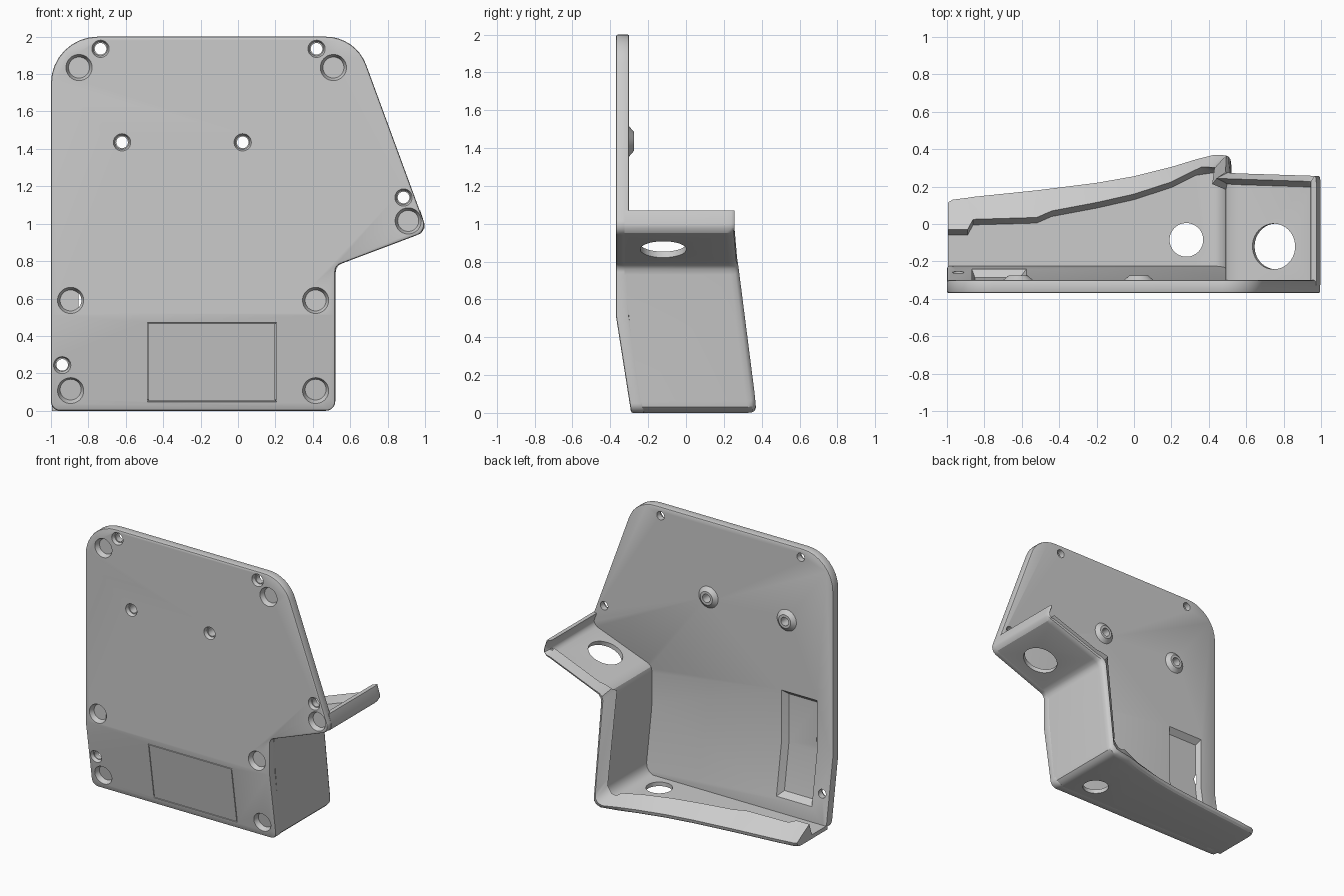
import bpy, bmesh, math
from mathutils import Matrix, Vector

cube = bpy.data.objects.get("Cube")
if cube:
    bpy.data.objects.remove(cube, do_unlink=True)

GREY = (0.6, 0.6, 0.6, 1)
grey = bpy.data.materials.new("plain_grey")
grey.use_nodes = True
grey.diffuse_color = GREY
grey.node_tree.nodes["Principled BSDF"].inputs["Base Color"].default_value = GREY

FRONT, THICK, BEND, LEAN = -0.37, 0.07, 0.51, 0.08
TILT = math.atan2(LEAN, BEND)
EPS = 1e-5


def front_y(z):
    """Front surface of the plate, leaning back below the bend."""
    return FRONT + LEAN * max(0, BEND - z) / BEND


def finish(name, bm):
    bmesh.ops.recalc_face_normals(bm, faces=bm.faces)
    mesh = bpy.data.meshes.new(name)
    bm.to_mesh(mesh)
    bm.free()
    mesh.materials.append(grey)
    obj = bpy.data.objects.new(name, mesh)
    bpy.context.collection.objects.link(obj)
    return obj


def activate(obj):
    bpy.ops.object.select_all(action='DESELECT')
    obj.select_set(True)
    bpy.context.view_layer.objects.active = obj


def cut(obj, cutter):
    activate(obj)
    mod = obj.modifiers.new("cut", 'BOOLEAN')
    mod.operation, mod.solver, mod.object = 'DIFFERENCE', 'EXACT', cutter
    bpy.ops.object.modifier_apply(modifier=mod.name)


def smooth(obj):
    activate(obj)
    bpy.ops.object.shade_smooth_by_angle(angle=math.radians(32))


def round_corners(corners, steps=8):
    """Outline in x, z with each corner (x, z, radius) rounded."""
    pts = []
    for i, (x, z, r) in enumerate(corners):
        p = Vector((x, z))
        a = (Vector(corners[i - 1][:2]) - p).normalized()
        b = (Vector(corners[(i + 1) % len(corners)][:2]) - p).normalized()
        half = a.angle(b) / 2
        centre = p + (a + b).normalized() * r / math.sin(half)
        reach = r / math.tan(half)
        s, e = p + a * reach - centre, p + b * reach - centre
        sweep = s.angle_signed(e)
        for k in range(steps + 1):
            pts.append(centre + Matrix.Rotation(-sweep * k / steps, 2) @ s)
    return pts


def rod(bm, x, z, r, y0, y1, r_end=None, tilt=0.0):
    """Round bar along y from y0 (radius r) to y1."""
    m = (Matrix.Translation((x, (y0 + y1) / 2, z)) @ Matrix.Rotation(tilt, 4, 'X')
         @ Matrix.Rotation(-math.pi / 2, 4, 'X'))
    bmesh.ops.create_cone(bm, cap_ends=True, segments=40, radius1=r,
                          radius2=r if r_end is None else r_end, depth=y1 - y0, matrix=m)


# Face plate: rounded outline with a point added where each side meets the bend
corners = round_corners([
    (-1, 0, 0.05), (-1, 2, 0.25), (0.63, 2, 0.23), (1.012, 0.96, 0.06),
    (0.52, 0.775, 0.045), (0.52, 0, 0.05)])
outline = []
for p, q in zip(corners, corners[1:] + corners[:1]):
    outline.append(p)
    if (p.y - BEND) * (q.y - BEND) < 0:
        outline.append(Vector((p.lerp(q, (BEND - p.y) / (q.y - p.y)).x, BEND)))
bm = bmesh.new()
sides = [[bm.verts.new((p.x, front_y(p.y) + depth, p.y)) for p in outline]
         for depth in (0, THICK)]
for ring in sides:
    bm.faces.new([v for v, p in zip(ring, outline) if p.y > BEND - EPS])
    bm.faces.new([v for v, p in zip(ring, outline) if p.y < BEND + EPS])
for i in range(len(outline)):
    bm.faces.new((sides[0][i - 1], sides[0][i], sides[1][i], sides[1][i - 1]))
plate = finish("face_plate", bm)
activate(plate)
bev = plate.modifiers.new("edge", 'BEVEL')
bev.width, bev.segments, bev.angle_limit = 0.01, 2, math.radians(50)
bpy.ops.object.modifier_apply(modifier=bev.name)

# Bosses behind the two middle holes
bosses = [(-0.62, 1.435), (0.025, 1.435)]
bm = bmesh.new()
for x, z in bosses:
    rod(bm, x, z, 0.085, FRONT + THICK - 0.005, -0.275, 0.05)
boss = finish("screw_bosses", bm)

# Cutters: round pockets, counterbores, through holes
pockets = [(-0.85, 1.835), (0.51, 1.835), (0.91, 1.015), (-0.895, 0.59),
           (0.415, 0.59), (-0.895, 0.11), (0.415, 0.11)]
screws = bosses + [(-0.735, 1.935), (0.42, 1.935), (0.885, 1.14), (-0.94, 0.245)]
pocket_bm, hole_bm = bmesh.new(), bmesh.new()
for spots, r, depth in ((pockets, 0.072, 0.035), (screws, 0.048, 0.025)):
    for x, z in spots:
        y = front_y(z)
        rod(pocket_bm, x, z, r, y - 0.005, y + depth, r * 0.78,
            tilt=TILT if z < BEND else 0)
for x, z in screws:
    rod(hole_bm, x, z, 0.031, FRONT - 0.1, FRONT + 0.25)

# Cutter: tapered recess in the back of the plate
recess_bm = bmesh.new()
rings = []
for grow, off in ((0.0, 0.03), (0.06, 0.1)):
    ring = []
    for x, z in ((-0.85, 0.17), (-0.61, 0.17), (-0.61, BEND), (-0.61, 0.87),
                 (-0.85, 0.87), (-0.85, BEND)):
        gx = grow if x > -0.7 else -grow * 0.5
        gz = 0 if z == BEND else grow * (1 if z > BEND else -1)
        ring.append(recess_bm.verts.new((x + gx, front_y(z + gz) + off, z + gz)))
    rings.append(ring)
for ring in rings:
    recess_bm.faces.new((ring[0], ring[1], ring[2], ring[5]))
    recess_bm.faces.new((ring[5], ring[2], ring[3], ring[4]))
for i in range(6):
    j = (i + 1) % 6
    recess_bm.faces.new((rings[0][i], rings[0][j], rings[1][j], rings[1][i]))

# Cutter: thin rectangular groove on the leaning front
groove_bm = bmesh.new()
for x, z, w, h in ((-0.14, 0.05, 0.69, 0.005), (-0.14, 0.47, 0.69, 0.005),
                   (-0.481, 0.26, 0.005, 0.41), (0.201, 0.26, 0.005, 0.41)):
    m = (Matrix.Translation((x, front_y(z), z)) @ Matrix.Rotation(TILT, 4, 'X')
         @ Matrix.Diagonal((w, 0.02, h, 1)))
    bmesh.ops.create_cube(groove_bm, size=1, matrix=m)

hole_cutter = finish("hole_cutter", hole_bm)
cutters = [finish("pocket_cutter", pocket_bm), finish("recess_cutter", recess_bm),
           finish("groove_cutter", groove_bm), hole_cutter]
for c in cutters:
    cut(plate, c)
cut(boss, hole_cutter)

# Shell: thin floor, side wall and shelf with a raised rim, as one swept section.
# Floor stations: x, outer back y, rim back y
floor = [(-0.995, 0.115, -0.03), (-0.97, 0.13, -0.03), (-0.89, 0.14, -0.03),
         (-0.86, 0.145, 0.025), (-0.52, 0.18, 0.035), (-0.44, 0.19, 0.07),
         (-0.2, 0.22, 0.115), (0, 0.255, 0.16), (0.2, 0.305, 0.225), (0.33, 0.345, 0.29)]
stations = [(x, 0, x, 0.03, 4, yo, yi) for x, yo, yi in floor]
# Wall and shelf stations: outer x, z, inner x, z, rim height in wall thicknesses
wall = [(0.46, 0, 0.43, 0.03, 3.3), (0.495, 0.01, 0.46, 0.045, 2.7),
        (0.515, 0.03, 0.485, 0.075, 2.7), (0.52, 0.06, 0.49, 0.11, 3),
        (0.52, 0.73, 0.49, 0.76, 3.4), (0.526, 0.76, 0.498, 0.79, 3),
        (0.54, 0.78, 0.52, 0.81, 2.8), (0.57, 0.793, 0.56, 0.825, 2.5),
        (0.95, 0.936, 0.94, 0.968, 2.5), (0.98, 0.95, 0.955, 0.98, 1.5),
        (0.996, 0.975, 0.965, 0.995, 1), (0.997, 1, 0.967, 1.01, 1),
        (0.975, 1.07, 0.945, 1.07, 1)]
for ox, oz, ix, iz, k in wall:
    back = 0.37 - 0.125 * min(oz, 0.8) - 0.03 * max(0, ox - 0.55)
    stations.append((ox, oz, ix, iz, k, back, back - (0.065 if oz < 0.75 else 0.03)))

bm = bmesh.new()
loops = []
for ox, oz, ix, iz, k, yo, yi in stations:
    start = front_y(oz) + 0.045
    # section: share of the way from outside to inside, and depth
    section = [(0, start), (0, yo - 0.045), (0.04 * k, yo - 0.018), (0.14 * k, yo - 0.005),
               (0.3 * k, yo), (k, yi), (1, yi - 0.03), (1, start)]
    loops.append([bm.verts.new((ox + (ix - ox) * t, y, oz + (iz - oz) * t))
                  for t, y in section])
for a, b in zip(loops, loops[1:]):
    for i in range(len(a)):
        j = (i + 1) % len(a)
        bm.faces.new((a[i], a[j], b[j], b[i]))
bm.faces.new(loops[0])
bm.faces.new(loops[-1])
shell = finish("floor_wall_and_shelf", bm)

# Cable holes through the floor and the sloping shelf
bm = bmesh.new()
for x, y, z, r, turn in ((0.28, -0.085, 0.02, 0.09, 0), (0.755, -0.12, 0.875, 0.122, -20.5)):
    bmesh.ops.create_cone(bm, cap_ends=True, segments=48, radius1=r, radius2=r, depth=0.3,
                          matrix=Matrix.Translation((x, y, z))
                          @ Matrix.Rotation(math.radians(turn), 4, 'Y'))
cable_cutter = finish("cable_cutter", bm)
cut(shell, cable_cutter)

for c in cutters + [cable_cutter]:
    bpy.data.objects.remove(c, do_unlink=True)
for part in (plate, boss, shell):
    smooth(part)
